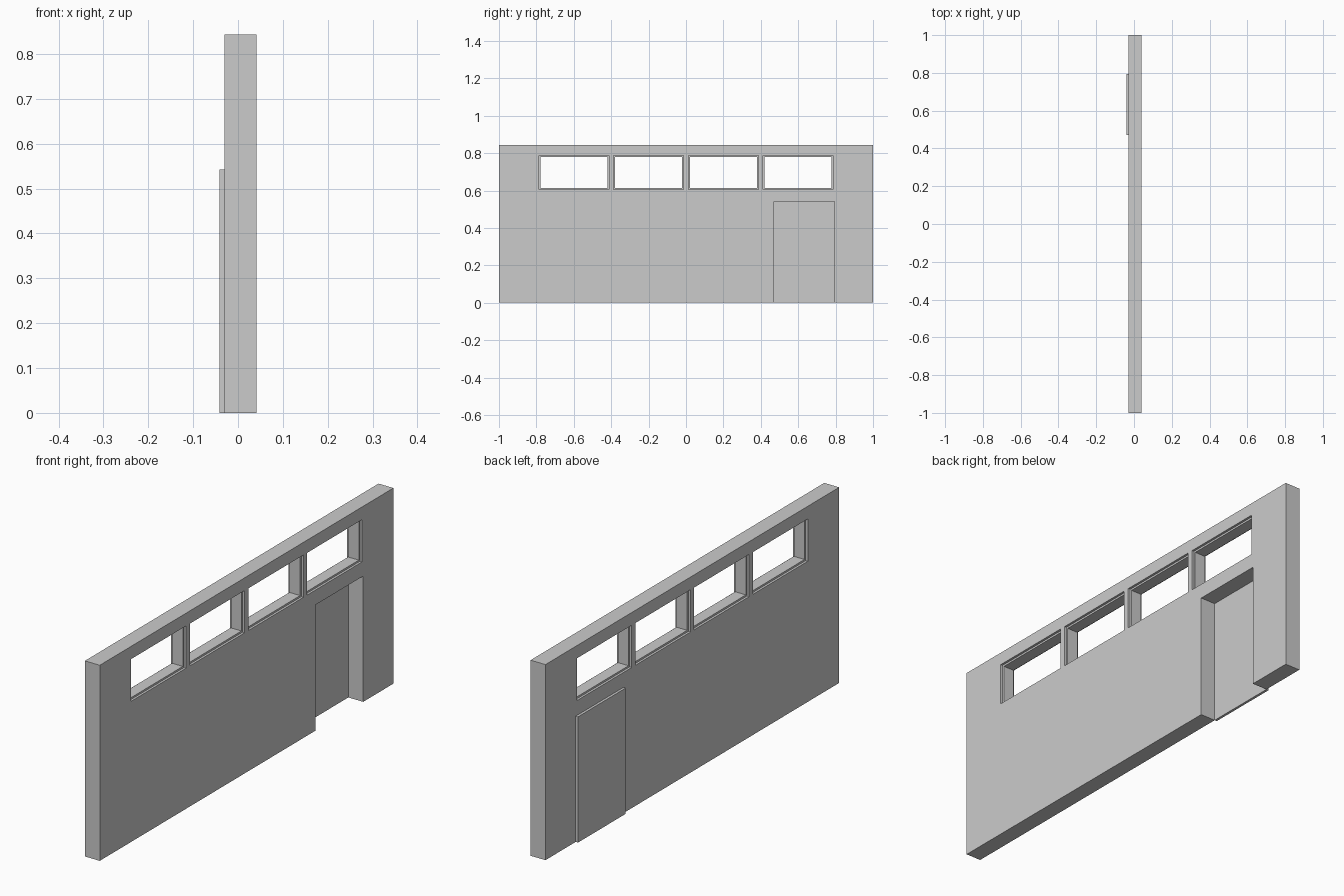
import bpy
import bmesh
from mathutils import Matrix, Vector

if "Cube" in bpy.data.objects:
    bpy.data.objects.remove(bpy.data.objects["Cube"])

X0, X1 = -0.03, 0.041          # wall faces
DOOR_Y = (0.47, 0.794)
DOOR_TOP = 0.542
WIN_Z = (0.614, 0.78)
WIN_HALF = 0.179
STEP, DEPTH = 0.008, 0.01      # rebate width and depth around windows


def boxes(name, specs):
    """One mesh object made of axis-aligned boxes (x, y, z ranges)."""
    bm = bmesh.new()
    for ranges in specs:
        mid = Vector([(a + b) / 2 for a, b in ranges])
        size = [b - a for a, b in ranges]
        bmesh.ops.create_cube(bm, size=1, matrix=Matrix.Translation(mid) @ Matrix.Diagonal((*size, 1)))
    me = bpy.data.meshes.new(name)
    bm.to_mesh(me)
    bm.free()
    ob = bpy.data.objects.new(name, me)
    bpy.context.collection.objects.link(ob)
    return ob


def cut(target, cutter):
    """Subtract the cutter, apply, and remove it."""
    cutter.hide_render = True
    mod = target.modifiers.new("cut", 'BOOLEAN')
    mod.operation = 'DIFFERENCE'
    mod.solver = 'EXACT'
    mod.object = cutter
    bpy.context.view_layer.objects.active = target
    bpy.ops.object.modifier_apply(modifier=mod.name)
    bpy.data.objects.remove(cutter)


# Wall slab
wall = boxes("wall", [((X0, X1), (-1, 1), (0, 0.843))])

# Window openings and doorway straight through
centres = [-0.5995, -0.1998, 0.1998, 0.5995]
through = [((-0.2, 0.2), (c - WIN_HALF, c + WIN_HALF), WIN_Z) for c in centres]
through.append(((-0.2, 0.2), DOOR_Y, (-0.1, DOOR_TOP)))
cut(wall, boxes("opening_cutter", through))

# Shallow rebates around the windows on both wall faces
rebates = []
for c in centres:
    yr = (c - WIN_HALF - STEP, c + WIN_HALF + STEP)
    zr = (WIN_Z[0] - STEP, WIN_Z[1] + STEP)
    rebates += [((X1 - DEPTH, 0.2), yr, zr), ((-0.2, X0 + DEPTH), yr, zr)]
cut(wall, boxes("rebate_cutter", rebates))

# Door panel proud of the rear face
boxes("door", [((-0.041, X0), DOOR_Y, (0, DOOR_TOP))])
